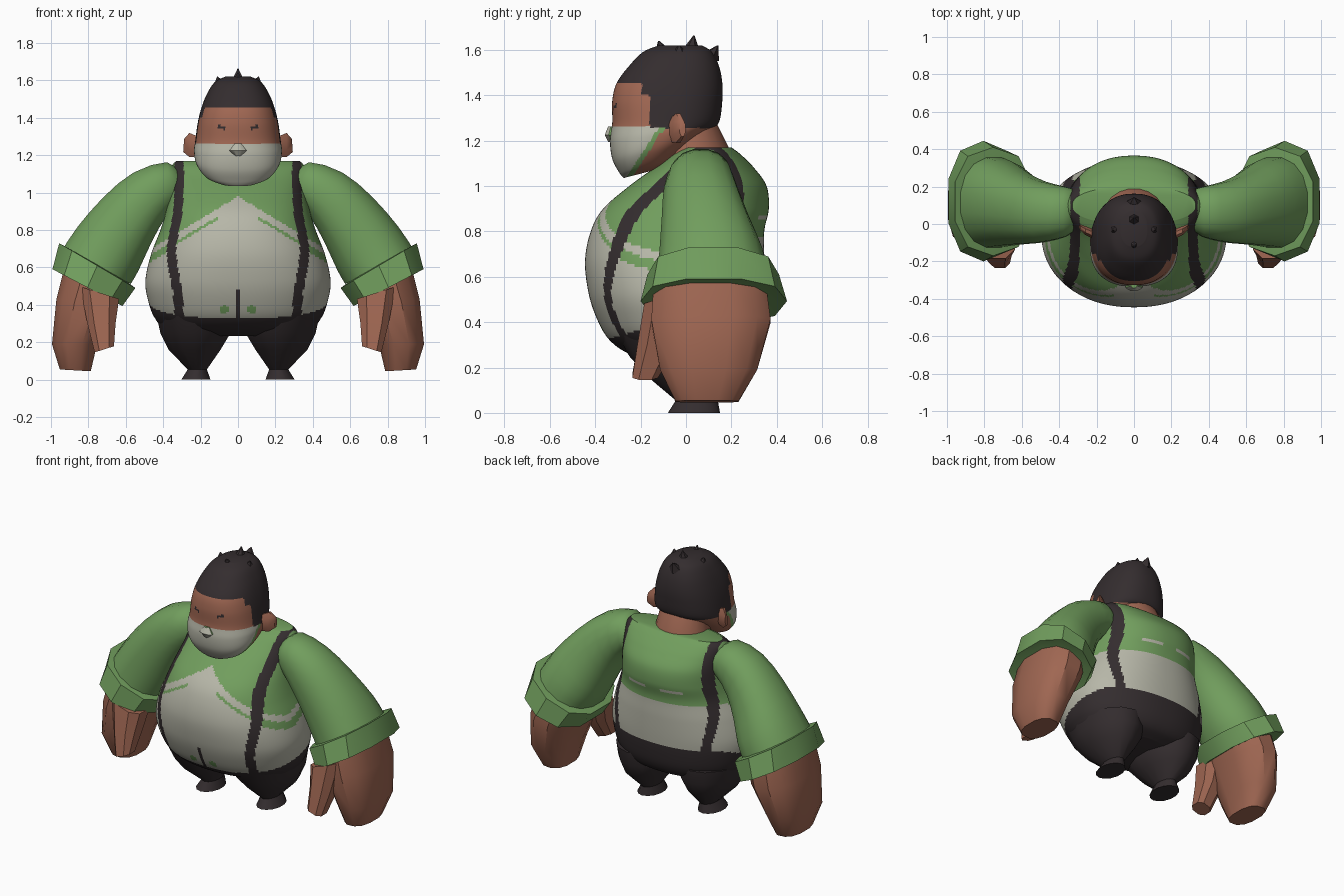
import bpy, bmesh, math

if "Cube" in bpy.data.objects:
    bpy.data.objects.remove(bpy.data.objects["Cube"])

GREEN, PALE, DARK, SKIN = range(4)


def make_material(name, rgb):
    mat = bpy.data.materials.new(name)
    mat.use_nodes = True
    mat.diffuse_color = (*rgb, 1)
    mat.node_tree.nodes["Principled BSDF"].inputs["Base Color"].default_value = (*rgb, 1)
    return mat


MATERIALS = [make_material("shirt green", (0.165, 0.34, 0.11)),
             make_material("pale grey", (0.47, 0.47, 0.39)),
             make_material("dark brown", (0.034, 0.026, 0.028)),
             make_material("skin", (0.35, 0.135, 0.085))]


def clamp(v):
    return max(0.0, min(1.0, v))


def smooth_rings(rings, steps):
    """Catmull-Rom interpolation between the control rings."""
    out = []
    for i in range(len(rings) - 1):
        quad = [rings[max(0, min(len(rings) - 1, i + k))] for k in (-1, 0, 1, 2)]
        for s in range(steps):
            t = s / steps
            out.append([0.5 * (2 * b + (c - a) * t + (2 * a - 5 * b + 4 * c - d) * t * t
                               + (3 * b - a - 3 * c + d) * t ** 3)
                        for a, b, c, d in zip(*quad)])
    out.append(list(rings[-1]))
    return out


def loft(name, rings, colour, sides=16, power=1.0, steps=1, mirror=False, angle=40):
    """Skin over rings (x1, z1, x2, z2, y_front, y_back, back_lift)."""
    rings = [tuple(r) + (0,) * (7 - len(r)) for r in rings]
    bm = bmesh.new()
    loops = []
    for x1, z1, x2, z2, y1, y2, lift in smooth_rings(rings, steps):
        loop = []
        for k in range(sides):
            a = 2 * math.pi * (k + 0.5) / sides
            c, s = (math.copysign(abs(f) ** power, f) for f in (math.cos(a), math.sin(a)))
            loop.append(bm.verts.new(((x1 + x2) / 2 + c * (x2 - x1) / 2,
                                      (y1 + y2) / 2 + s * (y2 - y1) / 2,
                                      (z1 + z2) / 2 + c * (z2 - z1) / 2 + lift * (s + 1) / 2)))
        loops.append(loop)
    for low, high in zip(loops, loops[1:]):
        for k in range(sides):
            j = (k + 1) % sides
            bm.faces.new((low[k], low[j], high[j], high[k]))
    bm.faces.new(loops[0])
    bm.faces.new(loops[-1])
    bmesh.ops.recalc_face_normals(bm, faces=bm.faces)
    for f in bm.faces:
        f.material_index = colour(f.calc_center_median()) if callable(colour) else colour
    mesh = bpy.data.meshes.new(name)
    bm.to_mesh(mesh)
    bm.free()
    for mat in MATERIALS:
        mesh.materials.append(mat)
    obj = bpy.data.objects.new(name, mesh)
    bpy.context.collection.objects.link(obj)
    if mirror:
        obj.modifiers.new("mirror", "MIRROR").use_mirror_merge = False
    bpy.ops.object.select_all(action="DESELECT")
    obj.select_set(True)
    bpy.context.view_layer.objects.active = obj
    bpy.ops.object.shade_smooth_by_angle(angle=math.radians(angle))
    return obj


def level(z, half, y1, y2, lift=0):
    """Horizontal ring centred on x = 0."""
    return (-half, z, half, z, y1, y2, lift)


# Torso: trousers, braces, shirt and belly
def torso_colour(p):
    x, y, z = abs(p.x), p.y, p.z
    if z < 0.31 + 0.17 * clamp((y + 0.4) / 0.6):
        return DARK
    brace = 0.315 + 0.04 * math.exp(-((z - 0.68) / 0.17) ** 2)
    if abs(x - brace) < 0.025:
        return DARK
    if y < 0:
        if x < 0.017 and z < 0.48:
            return DARK
        if math.hypot(x - 0.075, z - 0.375) < 0.022:
            return GREEN
    t = clamp((y + 0.1) / 0.3)
    above = z - ((0.98 - 0.6 * x) * (1 - t) + 0.78 * t)
    if above > 0:
        streak = y > 0.2 and abs(z - 0.86) < 0.007 and 0.05 < x < 0.2
        return PALE if streak else GREEN
    stripe = 0.02 if x > 0.36 else 0.009
    if y < 0.05 and x > 0.11 and abs(above + 0.05) < stripe:
        return GREEN
    return PALE


loft("torso", [level(0.235, 0.20, -0.17, 0.20), level(0.27, 0.38, -0.27, 0.27),
               level(0.33, 0.445, -0.345, 0.31), level(0.42, 0.48, -0.395, 0.33),
               level(0.53, 0.495, -0.43, 0.34), level(0.67, 0.465, -0.445, 0.345),
               level(0.8, 0.415, -0.42, 0.345), level(0.9, 0.385, -0.365, 0.365),
               level(1.0, 0.365, -0.25, 0.355), level(1.08, 0.36, -0.14, 0.30),
               level(1.14, 0.355, -0.06, 0.24), level(1.17, 0.33, 0.0, 0.2)],
     torso_colour, sides=200, power=0.9, steps=10)

# Trouser legs with flared feet
loft("leg", [(0.03, 0.34, 0.44, 0.34, -0.30, 0.29),
             (0.035, 0.25, 0.42, 0.25, -0.25, 0.28),
             (0.09, 0.16, 0.375, 0.16, -0.17, 0.24),
             (0.165, 0.055, 0.27, 0.055, -0.045, 0.14),
             (0.145, 0.0, 0.305, 0.0, -0.08, 0.15)], DARK, sides=14, mirror=True)

# Sleeves
loft("sleeve", [(0.30, 0.93, 0.30, 1.10, -0.02, 0.18),
                (0.35, 0.91, 0.38, 1.165, -0.07, 0.20),
                (0.42, 0.81, 0.56, 1.11, -0.10, 0.23),
                (0.48, 0.69, 0.72, 0.98, -0.11, 0.28),
                (0.53, 0.58, 0.86, 0.82, -0.12, 0.34),
                (0.57, 0.51, 0.94, 0.70, -0.13, 0.36)],
     GREEN, sides=16, power=0.9, steps=2, mirror=True)

# Rolled cuffs
loft("cuff", [(0.60, 0.53, 0.92, 0.71, -0.12, 0.36),
              (0.54, 0.485, 0.965, 0.735, -0.17, 0.41),
              (0.61, 0.39, 1.0, 0.595, -0.20, 0.445),
              (0.66, 0.43, 0.95, 0.58, -0.15, 0.38)],
     GREEN, sides=10, power=0.85, mirror=True, angle=30)

# Hands and thumbs
loft("hand", [(0.63, 0.47, 0.93, 0.61, -0.15, 0.36),
              (0.67, 0.38, 0.975, 0.43, -0.16, 0.38),
              (0.75, 0.19, 0.998, 0.19, -0.12, 0.32),
              (0.785, 0.045, 0.955, 0.055, -0.05, 0.235)],
     SKIN, sides=12, power=0.8, mirror=True)
loft("thumb", [(0.63, 0.43, 0.85, 0.50, -0.19, 0.02),
               (0.65, 0.30, 0.81, 0.30, -0.22, -0.03),
               (0.66, 0.18, 0.77, 0.145, -0.24, -0.12)],
     SKIN, sides=8, power=0.75, mirror=True)

# Neck
loft("neck", [level(1.05, 0.19, -0.13, 0.21), level(1.17, 0.17, -0.13, 0.19),
              level(1.28, 0.15, -0.10, 0.135)], SKIN, sides=20)


# Head: hair, face, eyes and beard
def head_colour(p):
    x, y, z = abs(p.x), p.y, p.z
    if z > 1.455 or (y > -0.195 and z > 1.40) or (y > -0.16 and z > 1.255):
        return DARK
    if y < -0.2 and abs(x - 0.09) < 0.02 and abs(z - 1.35 - 0.3 * (x - 0.09)) < 0.008:
        return DARK
    jaw = -0.09 - 0.65 * (1.265 - z)
    if z < 1.265 and y < jaw:
        return GREEN if y > jaw - 0.025 else PALE
    return SKIN


loft("head", [level(1.035, 0.10, -0.275, -0.12, 0.04), level(1.06, 0.17, -0.295, -0.06, 0.05),
              level(1.12, 0.22, -0.325, 0.02, 0.06), level(1.20, 0.235, -0.335, 0.10, 0.04),
              level(1.28, 0.228, -0.325, 0.145), level(1.375, 0.215, -0.325, 0.16),
              level(1.455, 0.195, -0.305, 0.16), level(1.53, 0.165, -0.25, 0.145),
              level(1.59, 0.125, -0.19, 0.115), level(1.62, 0.07, -0.12, 0.07)],
     head_colour, sides=160, power=0.85, steps=9)

# Nose
loft("nose", [level(1.195, 0.015, -0.345, -0.30), level(1.225, 0.05, -0.36, -0.30),
              level(1.263, 0.018, -0.345, -0.30)],
     lambda p: GREEN if p.y > -0.335 else PALE, sides=8)

# Ears
loft("ear", [(0.205, 1.19, 0.205, 1.30, -0.09, -0.03),
             (0.26, 1.185, 0.26, 1.325, -0.06, -0.01),
             (0.293, 1.215, 0.288, 1.29, -0.03, 0.0)], SKIN, sides=8, mirror=True)

# Hair spikes: base centre, then tip
SPIKES = {"crown": ((0, 0.01), (0, 0.035, 1.663)), "front": ((0, -0.08), (0, -0.12, 1.64)),
          "back": ((0, 0.08), (0, 0.14, 1.62)), "side": ((0.08, -0.03), (0.11, -0.03, 1.62))}
for place, ((bx, by), (tx, ty, tz)) in SPIKES.items():
    r, e = 0.065, 0.003
    loft(place + "_hair_spike", [(bx - r, 1.55, bx + r, 1.55, by - r, by + r),
                                 (tx - e, tz, tx + e, tz, ty - e, ty + e)],
         DARK, sides=6, mirror=place == "side")
